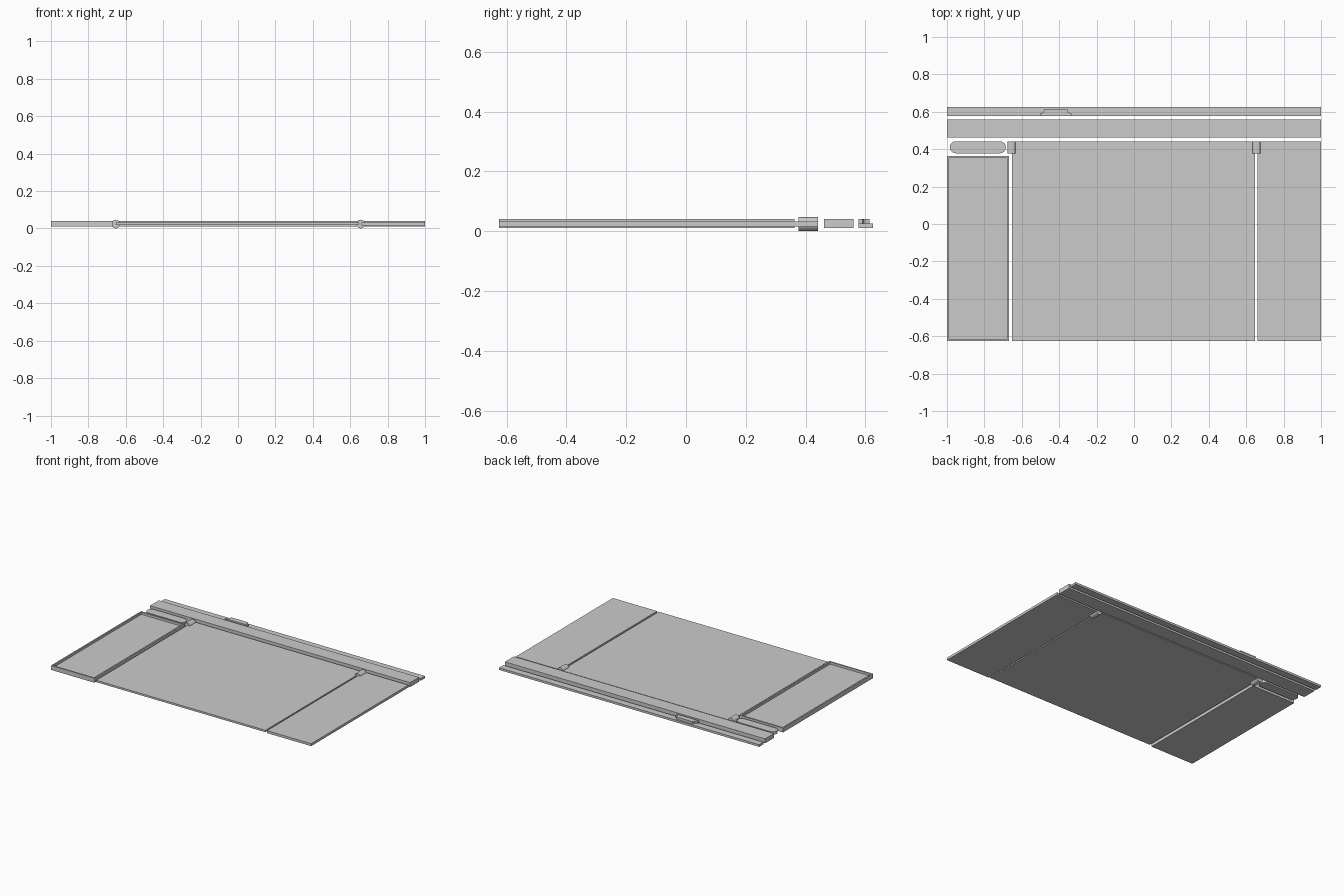
import bpy, bmesh, math

if "Cube" in bpy.data.objects:
    bpy.data.objects.remove(bpy.data.objects["Cube"])


def finish(name, bm):
    bmesh.ops.recalc_face_normals(bm, faces=bm.faces)
    mesh = bpy.data.meshes.new(name)
    bm.to_mesh(mesh)
    bm.free()
    obj = bpy.data.objects.new(name, mesh)
    bpy.context.collection.objects.link(obj)
    return obj


def plate(name, outline, z0, z1, inset=None):
    """Extrude an xy outline upward; optionally recess the top face."""
    bm = bmesh.new()
    base = bm.faces.new([bm.verts.new((x, y, z0)) for x, y in outline])
    up = bmesh.ops.extrude_face_region(bm, geom=[base], use_keep_orig=True)["geom"]
    for v in up:
        if isinstance(v, bmesh.types.BMVert):
            v.co.z = z1
    bmesh.ops.recalc_face_normals(bm, faces=bm.faces)
    if inset:
        width, floor_z = inset
        top = max(bm.faces, key=lambda f: f.calc_center_median().z)
        bmesh.ops.inset_region(bm, faces=[top], thickness=width)
        low = bmesh.ops.extrude_discrete_faces(bm, faces=[top])["faces"][0]
        for v in low.verts:
            v.co.z = floor_z
    return finish(name, bm)


def rect(x0, x1, y0, y1):
    return [(x0, y0), (x1, y0), (x1, y1), (x0, y1)]


def pill(x0, x1, y0, y1, steps=12):
    r, cy = (y1 - y0) / 2, (y0 + y1) / 2
    pts = []
    for cx, start in ((x1 - r, -math.pi / 2), (x0 + r, math.pi / 2)):
        for i in range(steps + 1):
            a = start + math.pi * i / steps
            pts.append((cx + r * math.cos(a), cy + r * math.sin(a)))
    return pts


# Rear strip with its stepped tab
plate("rear_strip", rect(-1, 1, 0.577, 0.625), 0.01, 0.025)
tab = [(-0.503, 0.577), (-0.334, 0.577), (-0.334, 0.591), (-0.352, 0.596),
       (-0.357, 0.613), (-0.480, 0.613), (-0.485, 0.596), (-0.503, 0.591)]
plate("strip_tab", tab, 0.025, 0.041)

# Long bar in front of the strip
plate("cross_bar", rect(-1, 1, 0.462, 0.56), 0.01, 0.041)

# Left tray with raised rim, and the rounded pad behind it
plate("left_tray", rect(-1, -0.667, -0.625, 0.363), 0.01, 0.041, inset=(0.014, 0.025))
plate("rounded_pad", pill(-0.985, -0.685, 0.378, 0.442), 0.015, 0.035)

# Large centre panel and right panel
plate("centre_panel", rect(-0.653, 0.648, -0.625, 0.442), 0.018, 0.031)
plate("right_panel", rect(0.66, 1, -0.625, 0.442), 0.015, 0.032)

# Drum handles straddling the two gaps
for side, x in (("left", -0.654), ("right", 0.656)):
    bpy.ops.mesh.primitive_cylinder_add(vertices=12, radius=0.0235, depth=0.066,
                                        location=(x, 0.409, 0.0235),
                                        rotation=(math.pi / 2, 0, 0))
    bpy.context.object.name = side + "_drum"
